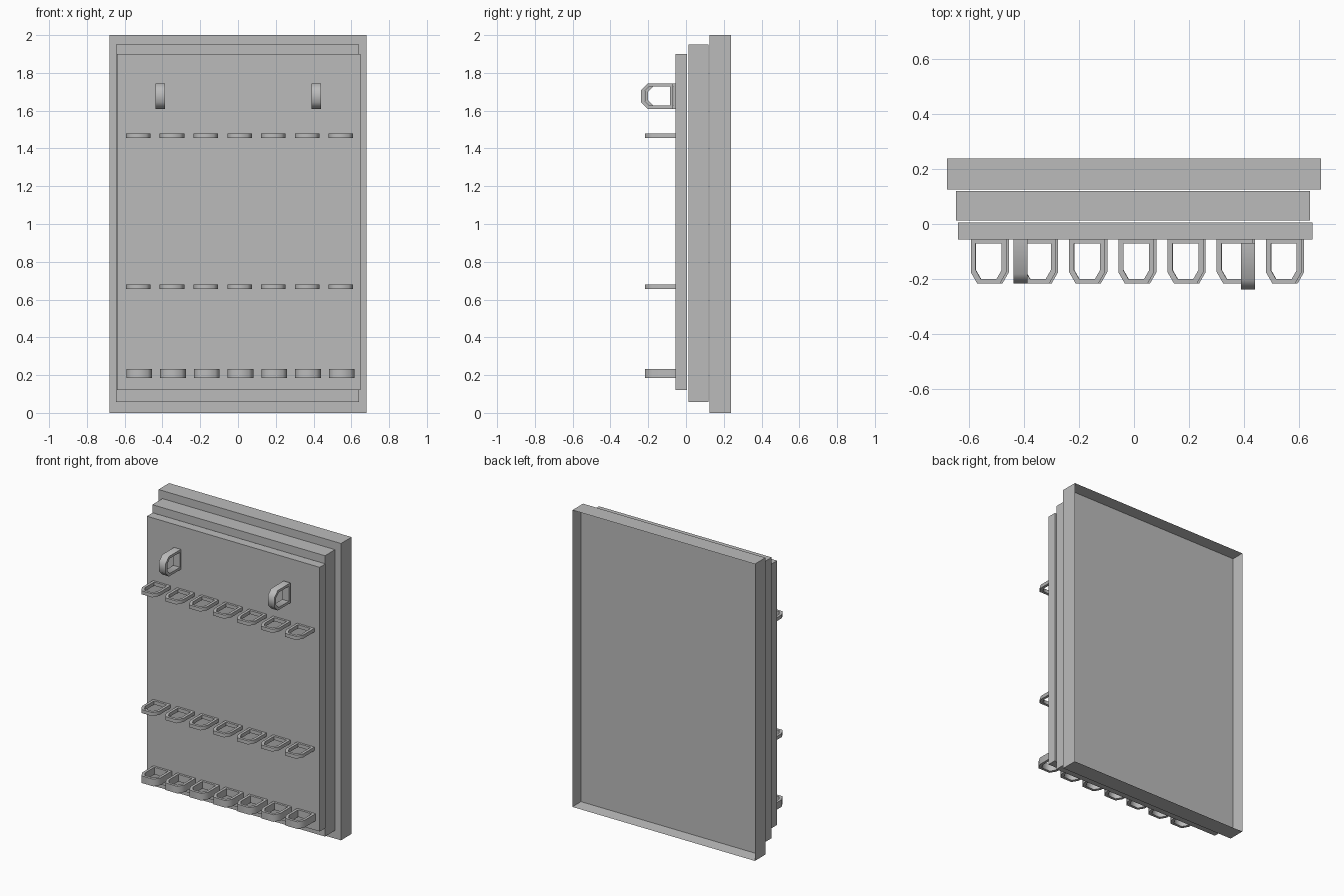
import bpy, bmesh
from math import radians
from mathutils import Vector

cube = bpy.data.objects.get("Cube")
if cube:
    bpy.data.objects.remove(cube, do_unlink=True)

grey = bpy.data.materials.new("plain_grey")
grey.use_nodes = True
grey.diffuse_color = (0.5, 0.5, 0.5, 1)
grey.node_tree.nodes["Principled BSDF"].inputs["Base Color"].default_value = (0.5, 0.5, 0.5, 1)


def finish(name, bm):
    bmesh.ops.recalc_face_normals(bm, faces=bm.faces)
    mesh = bpy.data.meshes.new(name)
    bm.to_mesh(mesh)
    bm.free()
    mesh.materials.append(grey)
    obj = bpy.data.objects.new(name, mesh)
    bpy.context.collection.objects.link(obj)
    return obj


def slab(name, low, high, rim=0, recess=0):
    """Box between two corners, optionally hollowed from the back."""
    low, high = Vector(low), Vector(high)
    bm = bmesh.new()
    bmesh.ops.create_cube(bm, size=1)
    for v in bm.verts:
        v.co = (low + high) / 2 + v.co * (high - low)
    if recess:
        bm.normal_update()
        back = max(bm.faces, key=lambda f: f.calc_center_median().y)
        bmesh.ops.inset_region(bm, faces=[back], thickness=rim)
        for v in back.verts:
            v.co.y -= recess
    return finish(name, bm)


def outline(half, back, front, cut, slope):
    """Chamfered U shape as (across, depth) points."""
    right = [(half, back), (half, front + slope), (half - cut, front)]
    return right + [(-a, d) for a, d in reversed(right)]


def loop(name, x, z, width, back, front, thick, wall, cut, slope, upright=False):
    """Closed loop standing out of the board, flat or upright."""
    outer = outline(width / 2, back, front, cut, slope)
    inner = outline(width / 2 - wall, back - wall, front + wall, cut * 0.75, slope * 0.75)
    bm = bmesh.new()

    def ring(points, t):
        if upright:
            return [bm.verts.new((x + t, d, z + a)) for a, d in points]
        return [bm.verts.new((x + a, d, z + t)) for a, d in points]

    h = thick / 2
    rings = [ring(outer, -h), ring(outer, h), ring(inner, h), ring(inner, -h)]
    for r in range(4):
        p, q = rings[r], rings[(r + 1) % 4]
        for i in range(6):
            j = (i + 1) % 6
            bm.faces.new((p[i], p[j], q[j], q[i]))
    obj = finish(name, bm)
    obj.data.polygons.foreach_set("use_smooth", [True] * len(obj.data.polygons))
    obj.data.set_sharp_from_angle(angle=radians(65))


# Layered boards, the rear one a shallow tray open at the back
slab("back_board", (-0.68, 0.125, 0), (0.68, 0.238, 2), rim=0.01, recess=0.08)
slab("middle_board", (-0.647, 0.012, 0.058), (0.64, 0.119, 1.95))
slab("front_board", (-0.64, -0.056, 0.12), (0.648, 0.005, 1.9))

# Three rows of seven holder rings
rows = [("upper_ring", 1.467, 0.024, 0.13, -0.528),
        ("middle_ring", 0.667, 0.024, 0.13, -0.528),
        ("lower_ring", 0.208, 0.048, 0.137, -0.523)]
for name, z, thick, width, start in rows:
    for i in range(7):
        loop(f"{name}_{i + 1}", start + 0.1787 * i, z, width, -0.053, -0.217,
             thick, 0.018, 0.024, 0.042)

# Upright hooks near the top
loop("right_hook", -0.412, 1.677, 0.135, -0.048, -0.217, 0.05, 0.017, 0.035, 0.035, True)
loop("left_hook", 0.414, 1.677, 0.135, -0.069, -0.238, 0.05, 0.017, 0.035, 0.035, True)
